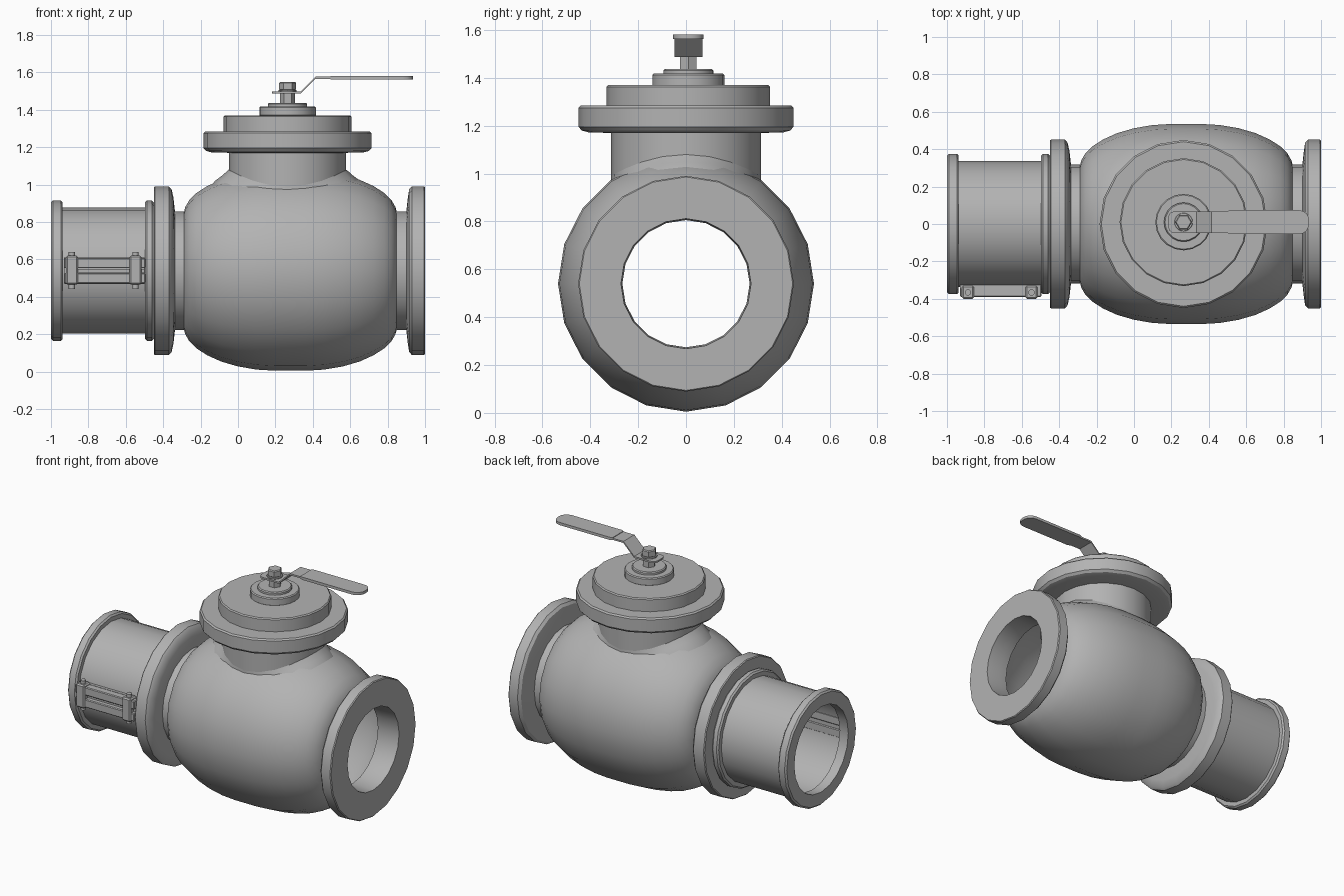
import bpy, bmesh, math
from mathutils import Vector

if "Cube" in bpy.data.objects:
    bpy.data.objects.remove(bpy.data.objects["Cube"])

SIDES = 20
AXIS_Z = 0.54      # height of the pipe axis
CX, CY = 0.265, 0.01   # bonnet / stem centre

grey = bpy.data.materials.new("dark_grey_metal")
grey.diffuse_color = (0.45, 0.45, 0.45, 1)
grey.use_nodes = True
grey.node_tree.nodes["Principled BSDF"].inputs["Base Color"].default_value = grey.diffuse_color


def finish(name, bm, angle=32):
    bmesh.ops.remove_doubles(bm, verts=bm.verts, dist=1e-5)
    bmesh.ops.recalc_face_normals(bm, faces=bm.faces)
    me = bpy.data.meshes.new(name)
    bm.to_mesh(me)
    bm.free()
    me.materials.append(grey)
    me.shade_smooth()
    me.set_sharp_from_angle(angle=math.radians(angle))
    ob = bpy.data.objects.new(name, me)
    bpy.context.collection.objects.link(ob)
    return ob


def lathe(name, profile, axis='X', centre=(0, 0, 0), closed=False, sides=SIDES, angle=32):
    """Revolve (position along axis, radius) points."""
    bm = bmesh.new()
    rings = []
    for h, r in profile:
        ring = []
        for i in range(sides):
            a = 2 * math.pi * i / sides
            c, s = r * math.cos(a), r * math.sin(a)
            p = (h, c, s) if axis == 'X' else (c, s, h)
            ring.append(bm.verts.new(Vector(p) + Vector(centre)))
        rings.append(ring)
    pairs = list(zip(rings, rings[1:]))
    if closed:
        pairs.append((rings[-1], rings[0]))
    for a, b in pairs:
        for i in range(sides):
            j = (i + 1) % sides
            bm.faces.new((a[i], a[j], b[j], b[i]))
    return finish(name, bm, angle)


def pipe(name, profile, closed=True):
    return lathe(name, profile, 'X', (0, 0, AXIS_Z), closed)


def disc(name, z0, z1, r, cy=CY, bevel=0.006, sides=SIDES):
    prof = [(z0, 0), (z0, r - bevel), (z0 + bevel, r), (z1 - bevel, r), (z1, r - bevel), (z1, 0)]
    return lathe(name, prof, 'Z', (CX, cy, 0), sides=sides)


def box(name, x0, x1, y0, y1, z0, z1, bevel=0.0):
    bm = bmesh.new()
    bmesh.ops.create_cube(bm, size=1)
    for v in bm.verts:
        v.co = ((x0 + x1) / 2 + v.co.x * (x1 - x0), (y0 + y1) / 2 + v.co.y * (y1 - y0),
                (z0 + z1) / 2 + v.co.z * (z1 - z0))
    if bevel:
        bmesh.ops.bevel(bm, geom=bm.edges[:], offset=bevel, segments=1, affect='EDGES')
    return finish(name, bm)


def strip(name, stations, thick):
    """Bent plate: stations of (x, z, half width)."""
    bm = bmesh.new()
    rows = [[bm.verts.new((x, CY + s * w, z + t)) for s, t in ((-1, 0), (1, 0), (1, thick), (-1, thick))]
            for x, z, w in stations]
    for a, b in zip(rows, rows[1:]):
        for i in range(4):
            j = (i + 1) % 4
            bm.faces.new((a[i], a[j], b[j], b[i]))
    bm.faces.new(rows[0])
    bm.faces.new(rows[-1])
    return finish(name, bm)


# Rounded valve body, mirrored about its middle
half = [(0.572, 0.27), (0.571, 0.305), (0.562, 0.34), (0.54, 0.378), (0.503, 0.415), (0.445, 0.452),
        (0.37, 0.486), (0.28, 0.512), (0.18, 0.529), (0.08, 0.535)]
body = [(0.28 - d, r) for d, r in half] + [(0.28 + d, r) for d, r in reversed(half)]
pipe("valve_body", body, closed=False)

# End flanges with their necks
pipe("right_flange", [(1.0, 0.272), (1.0, 0.446), (0.994, 0.451), (0.93, 0.451), (0.915, 0.435),
                      (0.908, 0.39), (0.90, 0.317), (0.845, 0.317), (0.845, 0.27), (0.90, 0.266)])
pipe("left_flange", [(-0.45, 0.275), (-0.45, 0.446), (-0.444, 0.451), (-0.37, 0.451), (-0.355, 0.435),
                     (-0.345, 0.39), (-0.337, 0.317), (-0.285, 0.317), (-0.285, 0.27)])

# Clamp coupling: sleeve and two end rings
pipe("coupling_sleeve", [(-0.95, 0.325), (-0.95, 0.337), (-0.48, 0.337), (-0.48, 0.325)])
for name, x0, x1 in (("outer_ring", -1.0, -0.937), ("inner_ring", -0.497, -0.45)):
    pipe(name, [(x0, 0.285), (x0, 0.365), (x0 + 0.01, 0.375), (x1 - 0.01, 0.375), (x1, 0.365), (x1, 0.285)])

# Clamp lugs on the front of the sleeve
box("clamp_backing", -0.93, -0.50, -0.345, -0.32, 0.47, 0.61)
for name, z0 in (("lower", 0.472), ("upper", 0.553)):
    box(name + "_clamp_bar", -0.93, -0.495, -0.39, -0.313, z0, z0 + 0.055, 0.005)
box("clamp_rod", -0.92, -0.50, -0.365, -0.335, 0.53, 0.55)
for i, x in enumerate((-0.888, -0.548)):
    box(f"clamp_block_{i}", x - 0.032, x + 0.032, -0.40, -0.33, 0.465, 0.62, 0.008)
    lathe(f"clamp_screw_{i}", [(0.443, 0), (0.443, 0.017), (0.64, 0.017), (0.64, 0)], 'Z',
          (x, -0.366, 0), sides=10, angle=40)

# Bonnet neck, with a saddle-shaped fillet that follows the round body
NECK = 0.313
lathe("bonnet_neck", [(0.93, NECK), (1.19, NECK)], 'Z', (CX, 0, 0))
fillet = lathe("neck_fillet", [(0.95, 0.44), (1.02, 0.388), (1.05, 0.348), (1.08, NECK + 0.002)], 'Z', (CX, 0, 0))
for v in fillet.data.vertices:
    dx, dy = v.co.x - CX, v.co.y
    r = math.hypot(dx, dy)
    c2 = (dx / r) ** 2
    k = (NECK + (r - NECK) * c2) / r
    v.co = (CX + dx * k, dy * k, v.co.z - 0.09 * (1 - c2))

# Bonnet flange and stepped cover
lathe("bonnet_flange", [(1.17, 0.30), (1.172, 0.405), (1.18, 0.435), (1.195, 0.449), (1.275, 0.449),
                        (1.284, 0.44), (1.284, 0)], 'Z', (CX, 0, 0))
disc("bonnet_cover", 1.275, 1.37, 0.342, bevel=0.007)
disc("gland", 1.365, 1.418, 0.151)
disc("gland_cap", 1.41, 1.437, 0.105)

# Stem, washer and hex nut
disc("stem", 1.43, 1.50, 0.04, bevel=0.002, sides=6)
disc("washer", 1.497, 1.506, 0.049, bevel=0.002)
disc("stem_nut", 1.503, 1.55, 0.045, bevel=0.006, sides=6)

# Lever handle: bent plate with a rounded grip
strip("lever", [(0.183, 1.487, 0.025), (0.188, 1.487, 0.043), (0.20, 1.487, 0.054), (0.22, 1.487, 0.058),
                (0.335, 1.487, 0.058), (0.415, 1.566, 0.058), (0.52, 1.566, 0.058)], 0.011)
strip("lever_grip", [(0.495, 1.563, 0.056), (0.51, 1.563, 0.064), (0.88, 1.563, 0.064), (0.905, 1.563, 0.059),
                     (0.923, 1.563, 0.046), (0.933, 1.563, 0.027), (0.936, 1.563, 0.012)], 0.018)
